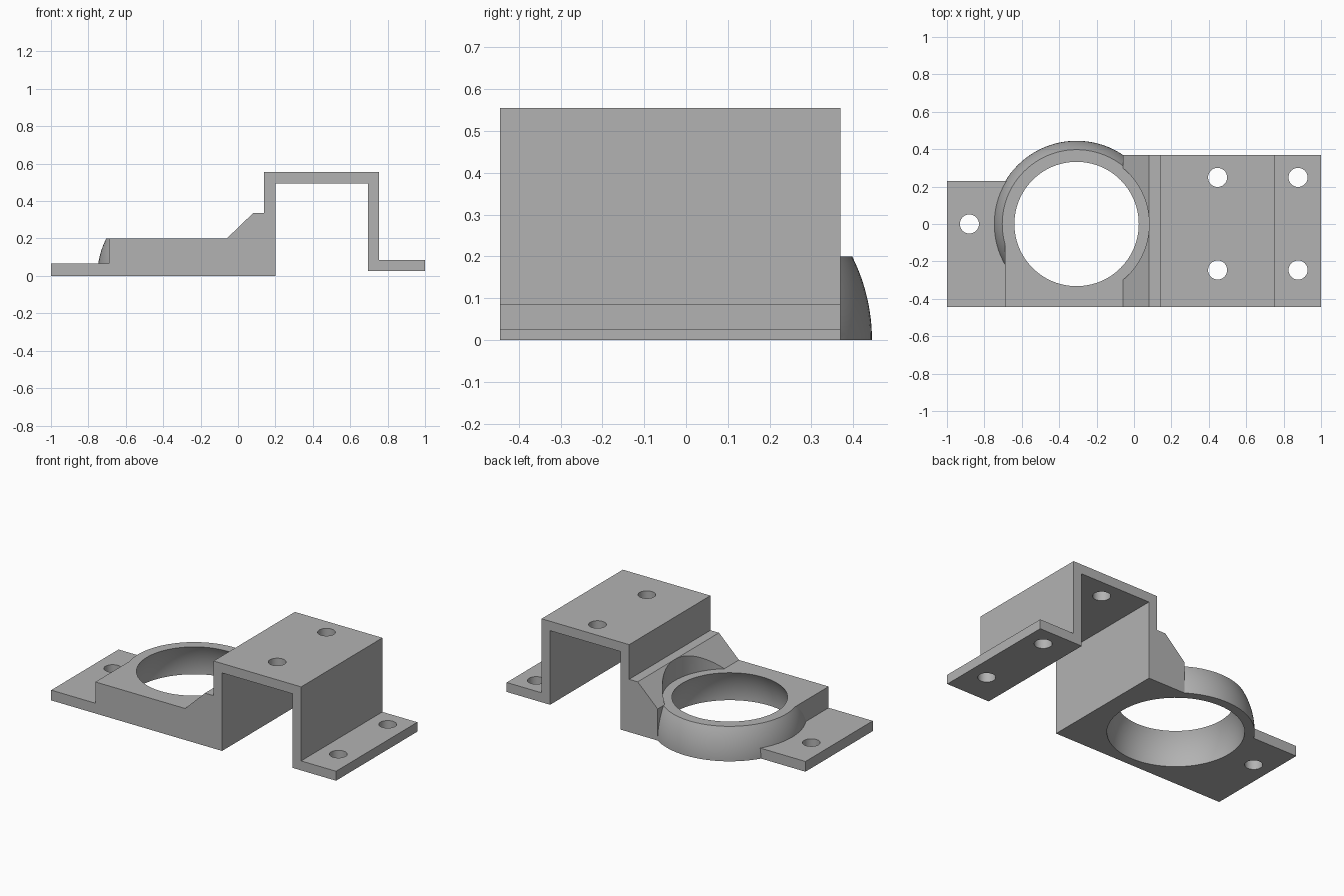
import bpy, bmesh, math

cube = bpy.data.objects.get("Cube")
if cube:
    bpy.data.objects.remove(cube, do_unlink=True)

FRONT, BACK = -0.445, 0.37
RING_X = -0.307
OUTER, INNER, DECK = 0.445, 0.388, 0.2

grey = bpy.data.materials.new("plain grey")
grey.use_nodes = True
grey.diffuse_color = (0.45, 0.45, 0.45, 1)
grey.node_tree.nodes["Principled BSDF"].inputs["Base Color"].default_value = grey.diffuse_color


def finish(name, bm):
    bmesh.ops.recalc_face_normals(bm, faces=bm.faces)
    mesh = bpy.data.meshes.new(name)
    bm.to_mesh(mesh)
    bm.free()
    mesh.materials.append(grey)
    obj = bpy.data.objects.new(name, mesh)
    bpy.context.collection.objects.link(obj)
    return obj


def extrude(name, profile, y0, y1):
    """Extrude an (x, z) outline along y."""
    bm = bmesh.new()
    face = bm.faces.new([bm.verts.new((x, y0, z)) for x, z in profile])
    ext = bmesh.ops.extrude_face_region(bm, geom=[face])["geom"]
    verts = [v for v in ext if isinstance(v, bmesh.types.BMVert)]
    bmesh.ops.translate(bm, verts=verts, vec=(0, y1 - y0, 0))
    return finish(name, bm)


def lathe(name, profile, x, y, steps=96):
    """Turn an (r, z) profile into a closed solid about a vertical axis."""
    bm = bmesh.new()
    rings = [[bm.verts.new((x + r * math.cos(math.tau * i / steps),
                            y + r * math.sin(math.tau * i / steps), z))
              for i in range(steps)] for r, z in profile]
    for a, b in zip(rings, rings[1:]):
        for i in range(steps):
            j = (i + 1) % steps
            bm.faces.new((a[i], a[j], b[j], b[i]))
    bm.faces.new(rings[0])
    bm.faces.new(rings[-1])
    return finish(name, bm)


def sphere_arc(radius, steps=12):
    heights = [DECK * i / steps for i in range(steps + 1)]
    return [(math.sqrt(radius ** 2 - z ** 2), z) for z in heights]


def combine(target, other, operation):
    mod = target.modifiers.new(operation, "BOOLEAN")
    mod.operation = operation
    mod.solver = "EXACT"
    mod.object = other
    bpy.context.view_layer.objects.active = target
    bpy.ops.object.modifier_apply(modifier=mod.name)
    bpy.data.objects.remove(other, do_unlink=True)


# Raised bridge with its ramp and right foot
bracket = extrude("mounting_bracket", [
    (-0.06, 0), (0.2, 0), (0.2, 0.495), (0.695, 0.495), (0.695, 0.025),
    (1, 0.025), (1, 0.085), (0.755, 0.085), (0.755, 0.555), (0.14, 0.555),
    (0.14, 0.335), (0.08, 0.335), (-0.06, DECK)], FRONT, BACK)

# Front block, left flange and rounded socket
block = extrude("socket_block", [(-0.69, 0), (-0.06, 0), (-0.06, DECK), (-0.69, DECK)], FRONT, 0)
flange = extrude("left_flange", [(-1, 0), (-0.5, 0), (-0.5, 0.065), (-1, 0.065)], FRONT, 0.23)
dome = lathe("socket_ring", sphere_arc(OUTER), RING_X, 0)
for part in (block, flange, dome):
    combine(bracket, part, "UNION")

# Spherical bore with a straight recess above the deck
bore = [(INNER, -0.1)] + sphere_arc(INNER) + [(INNER, DECK), (INNER, 0.7)]
combine(bracket, lathe("bore_cutter", bore, RING_X, 0), "DIFFERENCE")

# Screw holes
holes = [(-0.88, 0)] + [(x, y) for x in (0.447, 0.877) for y in (-0.246, 0.249)]
for x, y in holes:
    combine(bracket, lathe("hole_cutter", [(0.051, -0.1), (0.051, 0.7)], x, y, 48), "DIFFERENCE")

bpy.ops.object.select_all(action="DESELECT")
bracket.select_set(True)
bpy.context.view_layer.objects.active = bracket
bpy.ops.object.shade_smooth_by_angle(angle=math.radians(25))
